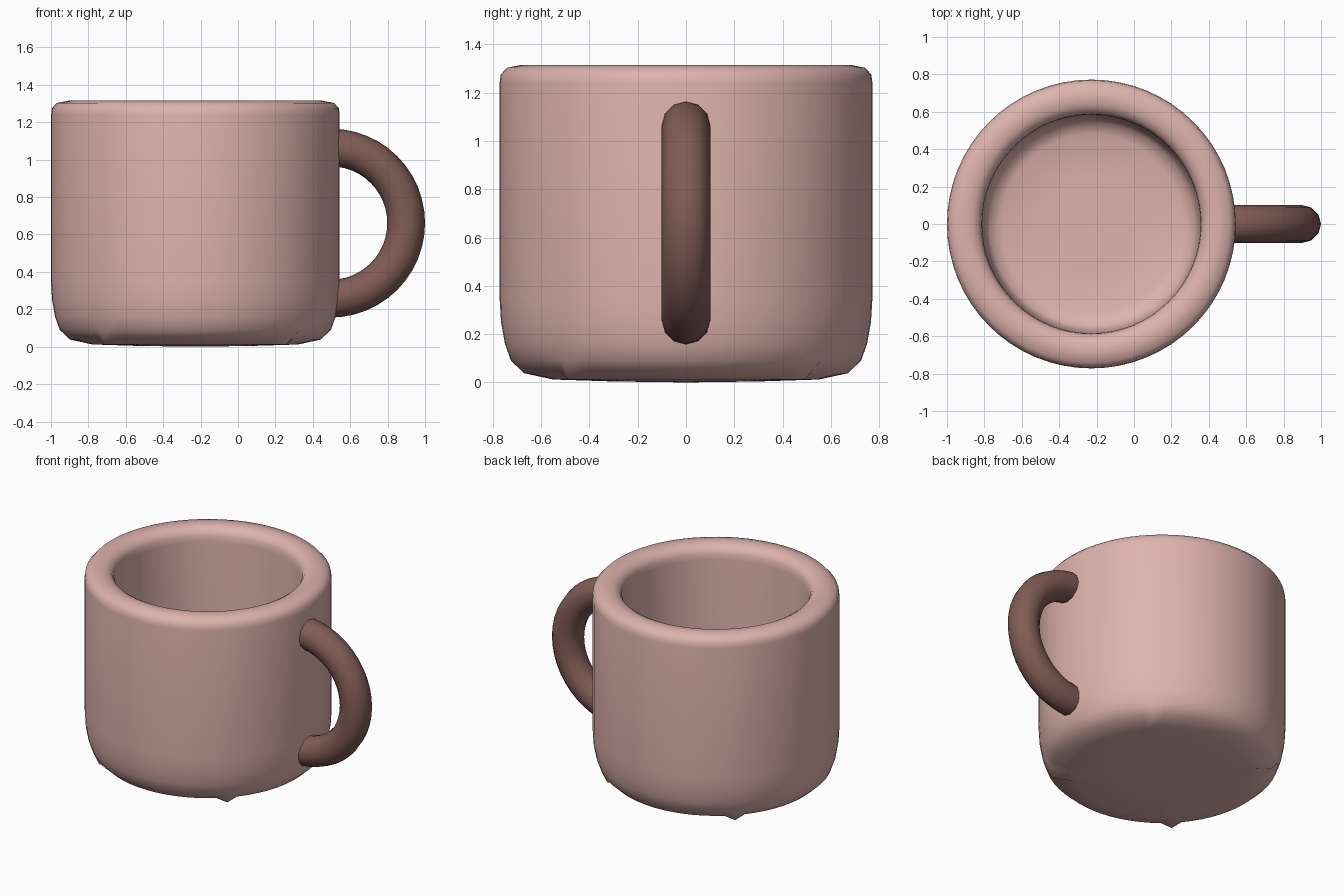
import bpy, bmesh
from math import sin, cos, pi, radians

if "Cube" in bpy.data.objects:
    bpy.data.objects.remove(bpy.data.objects["Cube"])

CX = -0.228      # axis of the cup
SEG = 64


def finish(name, bm, color, angle):
    bmesh.ops.recalc_face_normals(bm, faces=bm.faces)
    mesh = bpy.data.meshes.new(name)
    bm.to_mesh(mesh)
    bm.free()
    obj = bpy.data.objects.new(name, mesh)
    bpy.context.collection.objects.link(obj)
    mat = bpy.data.materials.new(name + "_colour")
    mat.diffuse_color = (*color, 1)
    mat.use_nodes = True
    mat.node_tree.nodes["Principled BSDF"].inputs["Base Color"].default_value = mat.diffuse_color
    mesh.materials.append(mat)
    bpy.ops.object.select_all(action='DESELECT')
    obj.select_set(True)
    bpy.context.view_layer.objects.active = obj
    bpy.ops.object.shade_smooth_by_angle(angle=radians(angle))
    return obj


def bridge(bm, a, b):
    n = len(a)
    for i in range(n):
        bm.faces.new((a[i], a[(i + 1) % n], b[(i + 1) % n], b[i]))


# Cup: lathed wall, outside from base to rim, then inside down to the floor
profile = [(0.3, 0.004), (0.55, 0.012), (0.67, 0.038), (0.725, 0.09), (0.75, 0.16),
           (0.766, 0.25), (0.772, 0.35), (0.772, 1.24), (0.767, 1.275), (0.742, 1.303),
           (0.68, 1.315), (0.635, 1.308), (0.603, 1.29), (0.588, 1.26), (0.584, 1.22),
           (0.584, 0.45), (0.58, 0.36), (0.568, 0.28), (0.545, 0.225), (0.48, 0.2),
           (0.25, 0.193)]
NUB = 2          # base ring with four tiny diagonal nubs
bm = bmesh.new()
rings = []
for k, (r, z) in enumerate(profile):
    ring = []
    for i in range(SEG):
        a = 2 * pi * i / SEG
        nub = k == NUB and i % (SEG // 4) == SEG // 8
        rr, zz = (r + 0.02, z - 0.025) if nub else (r, z)
        ring.append(bm.verts.new((CX + rr * cos(a), rr * sin(a), zz)))
    rings.append(ring)
for a, b in zip(rings, rings[1:]):
    bridge(bm, a, b)
for ring, z in ((rings[0], 0.0), (rings[-1], 0.192)):
    c = bm.verts.new((CX, 0, z))
    for i in range(SEG):
        bm.faces.new((ring[i], ring[(i + 1) % SEG], c))
finish("cup_body", bm, (0.73, 0.45, 0.42), 60)

# Handle: half ring tube with its ends buried in the wall
bm = bmesh.new()
R, r, steps, sides = 0.404, 0.101, 24, 12
rings = []
for j in range(steps + 1):
    t = -pi / 2 + pi * j / steps
    ring = []
    for i in range(sides):
        p = 2 * pi * i / sides
        d = R + r * cos(p)
        ring.append(bm.verts.new((0.495 + d * cos(t), r * sin(p), 0.661 + d * sin(t))))
    rings.append(ring)
for a, b in zip(rings, rings[1:]):
    bridge(bm, a, b)
bm.faces.new(rings[0])
bm.faces.new(rings[-1])
finish("handle", bm, (0.22, 0.107, 0.093), 60)
